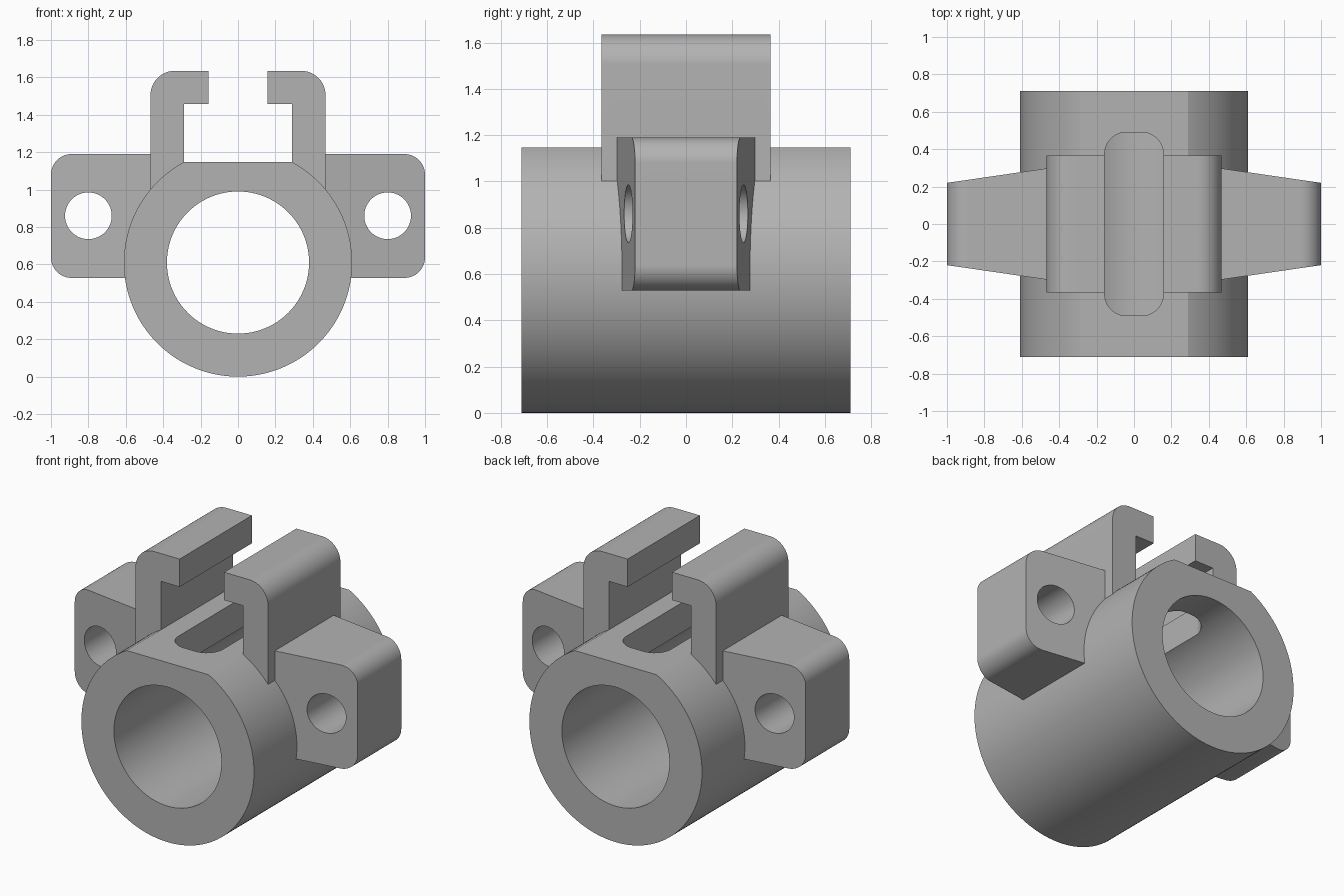
import bpy, bmesh, math
from mathutils import Vector

cube = bpy.data.objects.get("Cube")
if cube:
    bpy.data.objects.remove(cube, do_unlink=True)

grey = bpy.data.materials.new("plain grey")
grey.use_nodes = True
colour = (0.45, 0.45, 0.45, 1)
grey.diffuse_color = colour
grey.node_tree.nodes["Principled BSDF"].inputs["Base Color"].default_value = colour

CENTRE, RADIUS, BORE, FLAT = 0.61, 0.61, 0.38, 1.147
BARREL_HALF, CLIP_HALF = 0.71, 0.365


def arc(cx, cz, r, start, end, steps):
    """Points along a circular arc, both ends included."""
    return [(cx + r * math.cos(a), cz + r * math.sin(a))
            for a in (start + (end - start) * i / steps for i in range(steps + 1))]


def circle(cx, cz, r, steps):
    return arc(cx, cz, r, 0, 2 * math.pi, steps)[:-1]


def rounded(corners, steps=14):
    """Outline with filleted right-angle corners, given as (x, z, fillet radius)."""
    points = []
    for i, (x, z, r) in enumerate(corners):
        here = Vector((x, z))
        if r == 0:
            points.append((x, z))
            continue
        before = (Vector(corners[i - 1][:2]) - here).normalized() * r
        after = (Vector(corners[(i + 1) % len(corners)][:2]) - here).normalized() * r
        for k in range(steps + 1):
            t = k / steps * math.pi / 2
            p = here + before * (1 - math.sin(t)) + after * (1 - math.cos(t))
            points.append((p.x, p.y))
    return points


def prism(name, outline, half, upright=False):
    """Extrude an outline along y (or z); half may depend on x for a taper."""
    bm = bmesh.new()
    rings = []
    for side in (-1, 1):
        ring = []
        for a, b in outline:
            h = side * (half(a) if callable(half) else half)
            ring.append(bm.verts.new((a, b, 1 + h) if upright else (a, h, b)))
        rings.append(ring)
        bm.faces.new(ring)
    n = len(outline)
    for i in range(n):
        j = (i + 1) % n
        bm.faces.new((rings[0][i], rings[0][j], rings[1][j], rings[1][i]))
    bmesh.ops.recalc_face_normals(bm, faces=bm.faces)
    mesh = bpy.data.meshes.new(name)
    bm.to_mesh(mesh)
    bm.free()
    obj = bpy.data.objects.new(name, mesh)
    bpy.context.collection.objects.link(obj)
    mesh.materials.append(grey)
    return obj


def mirrored(outline, s):
    return [(s * x, z) for x, z in outline]


def lug_half(x):
    """Lugs get thinner towards their outer ends."""
    return 0.22 + (1 - abs(x)) * 0.145


# Barrel with a flat on top
tilt = math.asin((FLAT - CENTRE) / RADIUS)
body = prism("clamp_body", arc(0, CENTRE, RADIUS, math.pi - tilt, 2 * math.pi + tilt, 120),
             BARREL_HALF)

# Hooked clip walls and tapered side lugs
clip = rounded([(0.29, 0.95, 0), (0.468, 0.95, 0), (0.468, 1.635, 0.13),
                (0.157, 1.635, 0), (0.157, 1.457, 0), (0.29, 1.457, 0)])
lug = rounded([(0.42, 0.528, 0), (1, 0.528, 0.11), (1, 1.19, 0.11), (0.42, 1.19, 0)])
added, cutters = [], []
for side, s in (("left", 1), ("right", -1)):
    added.append(prism(side + "_clip", mirrored(clip, s), CLIP_HALF))
    added.append(prism(side + "_lug", mirrored(lug, s), lug_half))
    cutters.append(prism(side + "_bolt_hole", circle(s * 0.8, 0.86, 0.125, 48), 0.6))

# Bore and the oblong window in the flat
cutters.append(prism("bore", circle(0, CENTRE, BORE, 96), 1))
window = rounded([(0.157, -0.49, 0.115), (0.157, 0.49, 0.115),
                  (-0.157, 0.49, 0.115), (-0.157, -0.49, 0.115)])
cutters.append(prism("window", window, 0.3, upright=True))

# Fuse the parts, then cut the openings
for operation, tools in (("UNION", added), ("DIFFERENCE", cutters)):
    for tool in tools:
        mod = body.modifiers.new(tool.name, "BOOLEAN")
        mod.operation, mod.object, mod.solver = operation, tool, "EXACT"
bpy.context.view_layer.update()
fused = bpy.data.meshes.new_from_object(body.evaluated_get(bpy.context.evaluated_depsgraph_get()))
body.modifiers.clear()
body.data = fused
for tool in added + cutters:
    bpy.data.objects.remove(tool, do_unlink=True)

# One plain colour and crisp edges on smooth curves
fused.materials.clear()
fused.materials.append(grey)
for face in fused.polygons:
    face.material_index = 0
bpy.ops.object.select_all(action="DESELECT")
body.select_set(True)
bpy.context.view_layer.objects.active = body
bpy.ops.object.shade_smooth_by_angle(angle=math.radians(25))
weighted = body.modifiers.new("even_shading", "WEIGHTED_NORMAL")
weighted.keep_sharp = True
